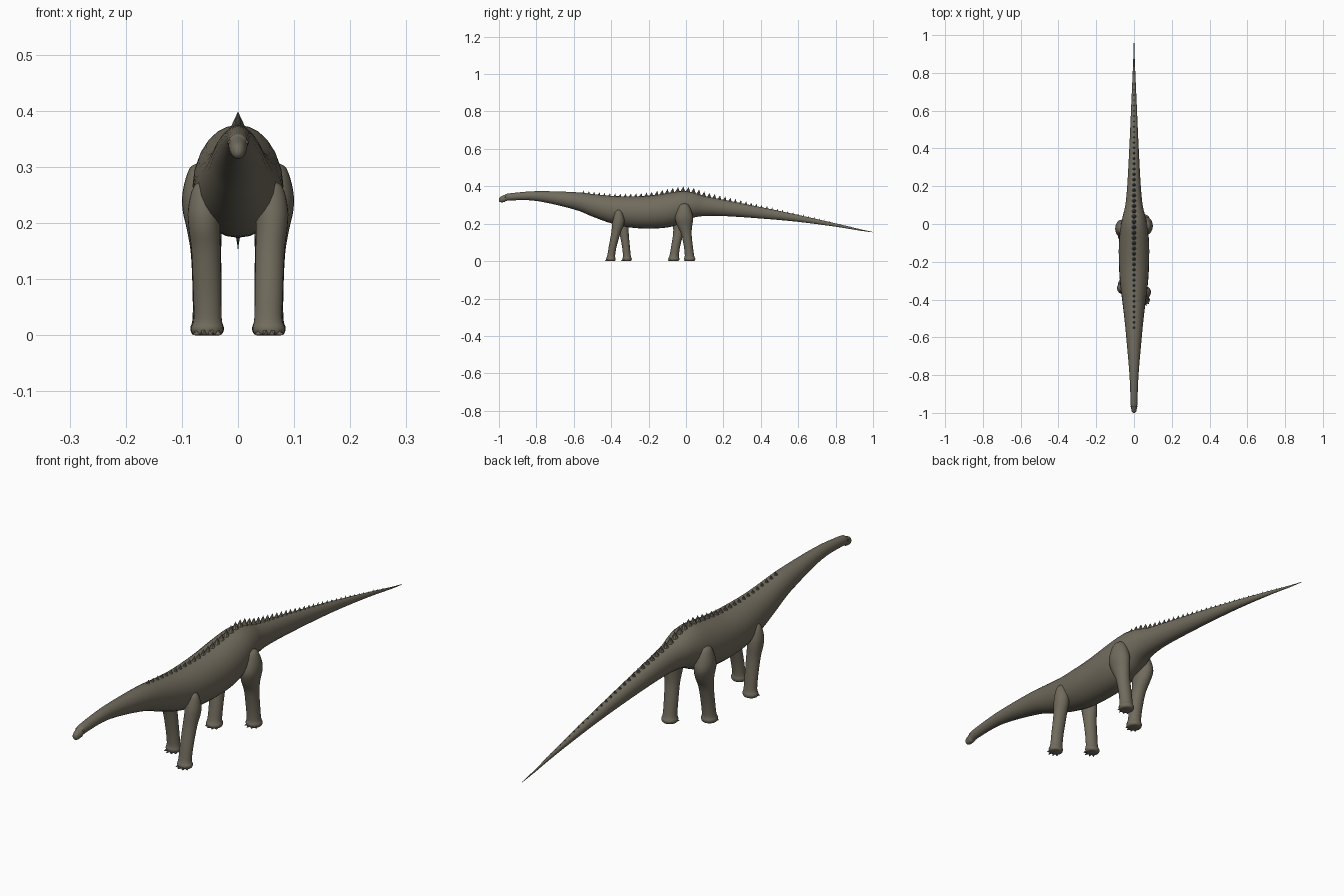
import bpy, bmesh, math
from mathutils import Vector

cube = bpy.data.objects.get("Cube")
if cube:
    bpy.data.objects.remove(cube)


def material(name, color):
    m = bpy.data.materials.new(name)
    m.use_nodes = True
    m.diffuse_color = (*color, 1)
    bsdf = m.node_tree.nodes["Principled BSDF"]
    bsdf.inputs["Base Color"].default_value = (*color, 1)
    bsdf.inputs["Roughness"].default_value = 0.8
    return m


HIDE = material("olive grey hide", (0.165, 0.148, 0.11))


def finish(name, bm, smooth=True):
    bmesh.ops.recalc_face_normals(bm, faces=bm.faces[:])
    mesh = bpy.data.meshes.new(name)
    bm.to_mesh(mesh)
    bm.free()
    mesh.materials.append(HIDE)
    for p in mesh.polygons:
        p.use_smooth = smooth
    ob = bpy.data.objects.new(name, mesh)
    bpy.context.collection.objects.link(ob)
    return ob


def smooth_rows(rows, steps=4):
    """Catmull-Rom interpolation through rows of numbers."""
    rows = [Vector(r) for r in rows]
    out = []
    for i in range(len(rows) - 1):
        a, b = rows[max(i - 1, 0)], rows[i]
        c, d = rows[i + 1], rows[min(i + 2, len(rows) - 1)]
        for s in range(steps):
            t = s / steps
            out.append(0.5 * (2 * b + (c - a) * t + (2 * a - 5 * b + 4 * c - d) * t * t
                              + (3 * b - a - 3 * c + d) * t ** 3))
    return out + [rows[-1]]


def loft(name, rings):
    """Skin a list of (centre, u axis, v axis) ellipses and cap both ends."""
    bm = bmesh.new()
    n = 24
    loops = []
    for c, u, v in rings:
        loops.append([bm.verts.new(c + u * math.cos(k * math.tau / n) + v * math.sin(k * math.tau / n))
                      for k in range(n)])
    for a, b in zip(loops, loops[1:]):
        for k in range(n):
            bm.faces.new((a[k], a[(k + 1) % n], b[(k + 1) % n], b[k]))
    bm.faces.new(loops[0])
    bm.faces.new(loops[-1])
    return finish(name, bm)


# Body from snout to tail: y, top z, bottom z, half width
profile = smooth_rows([
    (-1.0, .337, .322, .005), (-.992, .344, .315, .012), (-.97, .354, .316, .016),
    (-.945, .362, .324, .018), (-.8, .374, .322, .024), (-.6, .369, .277, .041),
    (-.5, .359, .238, .051), (-.4, .349, .202, .063), (-.3, .346, .180, .075),
    (-.2, .350, .174, .080), (-.1, .364, .180, .080), (-.02, .375, .203, .072),
    (.04, .367, .232, .060), (.1, .348, .241, .046), (.2, .328, .241, .036),
    (.4, .289, .228, .025), (.6, .247, .210, .016), (.8, .202, .184, .007),
    (.93, .171, .163, .002), (1.0, .156, .154, .0008)])
loft("body", [(Vector((0, y, (t + b) / 2)), Vector((w, 0, 0)), Vector((0, 0, (t - b) / 2)))
              for y, t, b, w in profile])


def back_height(y):
    for a, b in zip(profile, profile[1:]):
        if a[0] <= y <= b[0]:
            return a[1] + (b[1] - a[1]) * (y - a[0]) / (b[0] - a[0])
    return profile[-1][1]


# Row of spikes along the back
bm = bmesh.new()
y = -.55
while y < .9:
    size = .013 + .011 * math.exp(-(y / .25) ** 2)
    size *= min(1, (1.1 - y) / .8)
    z = back_height(y) - .004
    r = size * .55
    base = [bm.verts.new((r * math.cos(k * math.tau / 8), y + r * math.sin(k * math.tau / 8), z))
            for k in range(8)]
    tip = bm.verts.new((0, y + .004, z + size + .004))
    for k in range(8):
        bm.faces.new((base[k], base[(k + 1) % 8], tip))
    bm.faces.new(base)
    y += .028
finish("back_spikes", bm, False)


def leg(name, side, rows, toe_y):
    rings = [(Vector((side * x, y, z)), Vector((rx, 0, 0)), Vector((0, ry, 0)))
             for x, y, z, rx, ry in smooth_rows(rows)]
    loft(name, rings)
    # Claws around the front of the foot
    bm = bmesh.new()
    for a in (-50, -17, 17, 50):
        d = Vector((math.sin(math.radians(a)), -math.cos(math.radians(a)), 0))
        across = Vector((-d.y, d.x, 0)) * .005
        c = Vector((side * .055, toe_y, 0)) + d * .023
        base = [bm.verts.new(c + across * s + Vector((0, 0, h)))
                for s, h in ((-1, .001), (1, .001), (.7, .011), (-.7, .011))]
        tip = bm.verts.new(c + d * .011 + Vector((0, 0, .001)))
        for k in range(4):
            bm.faces.new((base[k], base[(k + 1) % 4], tip))
        bm.faces.new(base)
    finish(name + "_claws", bm, False)


def foreleg(name, side, top, foot):
    def at(t):
        return top + (foot - top) * t
    leg(name, side, [
        (.050, top, .278, .006, .006), (.057, top, .265, .022, .018),
        (.060, top, .225, .029, .030), (.060, at(.1), .190, .028, .031),
        (.057, at(.35), .150, .026, .025), (.055, at(.75), .080, .025, .021),
        (.054, at(.95), .030, .025, .021), (.055, foot, .013, .029, .025),
        (.055, foot, .003, .026, .023), (.055, foot, .0, .020, .018)], foot)


def hindleg(name, side, hip, foot):
    def at(t):
        return hip + (foot - hip) * t
    leg(name, side, [
        (.060, hip, .308, .008, .010), (.062, hip, .298, .024, .026),
        (.064, hip, .260, .034, .042), (.064, hip, .225, .035, .048),
        (.060, at(.1), .188, .031, .040), (.057, at(.4), .145, .027, .028),
        (.055, at(.75), .080, .026, .024), (.055, at(.95), .030, .026, .025),
        (.055, foot, .013, .030, .030), (.055, foot, .003, .027, .027),
        (.055, foot, .0, .021, .021)], foot)


# Walking pose: the two sides step opposite ways
foreleg("left_front_leg", 1, -.36, -.402)
foreleg("right_front_leg", -1, -.34, -.315)
hindleg("left_hind_leg", 1, -.01, .02)
hindleg("right_hind_leg", -1, -.025, -.065)

# Eyes
for label, side in (("left", 1), ("right", -1)):
    bm = bmesh.new()
    bmesh.ops.create_uvsphere(bm, u_segments=12, v_segments=8, radius=.004)
    bmesh.ops.translate(bm, verts=bm.verts[:], vec=(side * .0145, -.965, .344))
    finish(label + "_eye", bm)
